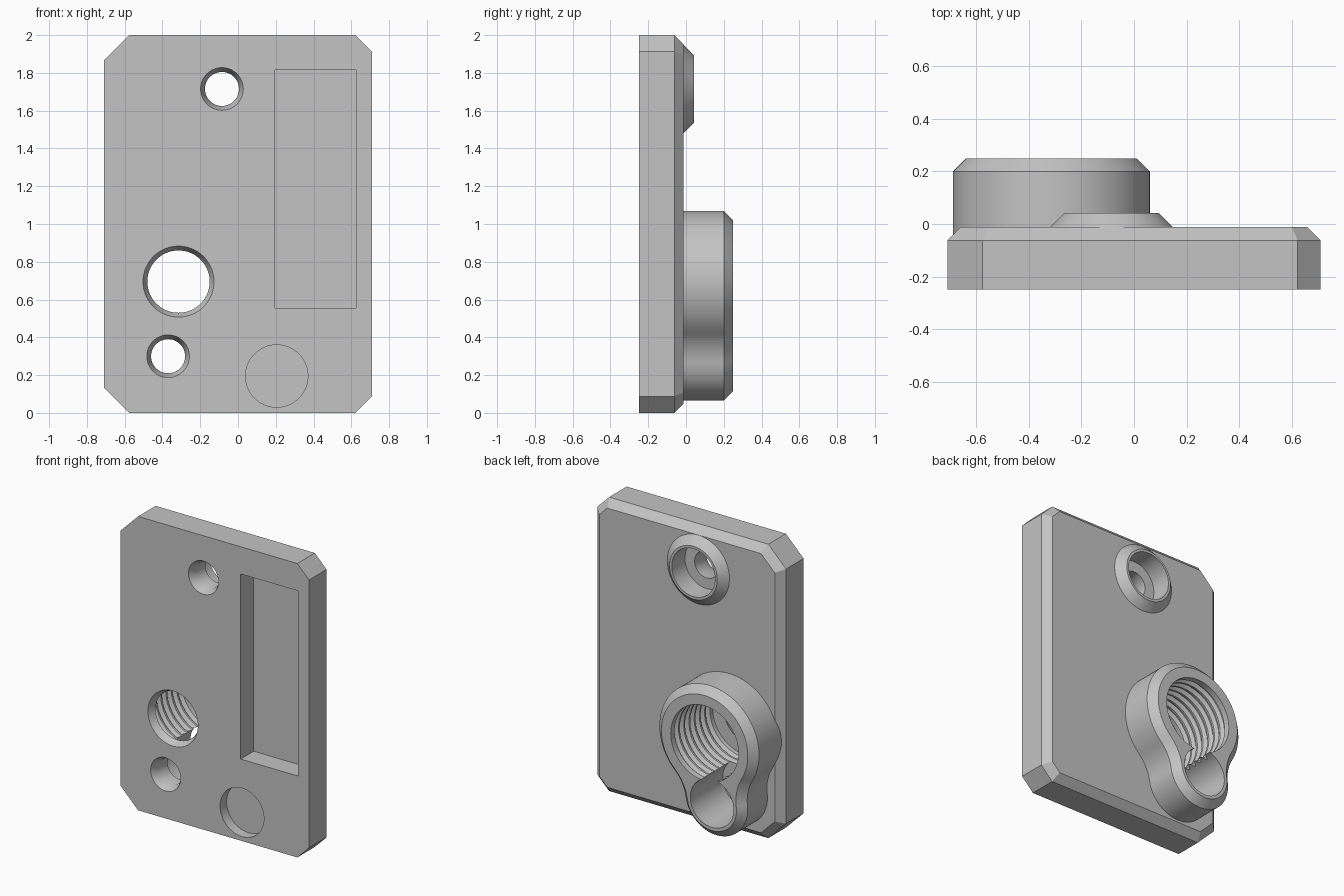
import bpy, bmesh, math
from mathutils import Vector

cube = bpy.data.objects.get("Cube")
if cube:
    bpy.data.objects.remove(cube, do_unlink=True)

grey = bpy.data.materials.new("plain_grey")
grey.use_nodes = True
grey.diffuse_color = (0.55, 0.55, 0.55, 1)
grey.node_tree.nodes["Principled BSDF"].inputs["Base Color"].default_value = grey.diffuse_color

FRONT, BACK = -0.25, -0.012
LENS, LOW, TOP = Vector((-0.315, 0.695)), Vector((-0.37, 0.3)), Vector((-0.085, 1.715))


def loft(name, sections):
    """Closed solid through (y, outline) sections, each outline a list of (x, z)."""
    bm = bmesh.new()
    rings = [[bm.verts.new((p[0], y, p[1])) for p in outline] for y, outline in sections]
    for a, b in zip(rings, rings[1:]):
        for i in range(len(a)):
            j = (i + 1) % len(a)
            bm.faces.new((a[i], a[j], b[j], b[i]))
    bm.faces.new(rings[0])
    bm.faces.new(rings[-1])
    bmesh.ops.recalc_face_normals(bm, faces=bm.faces)
    mesh = bpy.data.meshes.new(name)
    bm.to_mesh(mesh)
    bm.free()
    mesh.materials.append(grey)
    obj = bpy.data.objects.new(name, mesh)
    bpy.context.collection.objects.link(obj)
    return obj


def arc(c, r, a0, a1, n):
    return [(c.x + r * math.cos(a), c.y + r * math.sin(a))
            for a in (a0 + (a1 - a0) * i / n for i in range(n + 1))]


def lathe(name, c, profile):
    """Turned solid about a front-to-back axis, from (y, radius) pairs."""
    return loft(name, [(y, arc(c, r, 0, math.tau, 72)[:-1]) for y, r in profile])


def plate_outline(inset):
    """Rectangle with cut corners, larger cuts on the -x side."""
    w, lo, hi = 0.71 - inset, inset, 2 - inset
    k = inset * (2 - math.sqrt(2))
    b, s = 0.133 - k, 0.088 - k
    return [(-w + b, lo), (w - s, lo), (w, lo + s), (w, hi - s),
            (w - s, hi), (-w + b, hi), (-w, hi - b), (-w, lo + b)]


def boss_outline(inset):
    """Large and small circle blended by concave arcs."""
    R, r, f = 0.375 - inset, 0.235 - inset, 0.28 + inset
    axis = LOW - LENS
    d, base = axis.length, math.atan2(axis.y, axis.x)
    A, B = R + f, r + f
    t = math.acos((d * d + A * A - B * B) / (2 * d * A))
    u = math.acos((d * d + B * B - A * A) / (2 * d * B))

    def fillet_centre(s):
        return LENS + A * Vector((math.cos(base + s * t), math.sin(base + s * t)))

    pts = arc(LENS, R, base + t, base + math.tau - t, 56)
    g = base - t + math.pi
    pts += arc(fillet_centre(-1), f, g, g - (math.pi - t - u), 12)[1:]
    pts += arc(LOW, r, base - math.pi + u, base + math.pi - u, 32)[1:]
    g = base - u
    pts += arc(fillet_centre(1), f, g, g - (math.pi - t - u), 12)[1:-1]
    return pts


def combine(target, tool, operation):
    mod = target.modifiers.new(tool.name, "BOOLEAN")
    mod.operation, mod.solver, mod.object = operation, "EXACT", tool
    bpy.context.view_layer.update()
    graph = bpy.context.evaluated_depsgraph_get()
    mesh = bpy.data.meshes.new_from_object(target.evaluated_get(graph))
    target.modifiers.clear()
    target.data = mesh
    bpy.data.objects.remove(tool, do_unlink=True)


# Plate with bevelled back edge
body = loft("mounting_plate", [(FRONT, plate_outline(0)), (-0.062, plate_outline(0)),
                               (BACK, plate_outline(0.05))])

# Raised bosses on the back
combine(body, loft("lens_boss", [(-0.1, boss_outline(0)), (0.2, boss_outline(0)),
                                 (0.25, boss_outline(0.05))]), "UNION")
combine(body, lathe("screw_boss", TOP, [(-0.1, 0.234), (BACK, 0.234), (0.042, 0.18)]), "UNION")

# Threaded bore with a flared front opening
bore = [(-0.3, 0.211), (-0.2, 0.165), (-0.2, 0.255)]
for i in range(7):
    y = -0.17 + 0.056 * i
    bore += [(y, 0.255), (y + 0.016, 0.277), (y + 0.026, 0.277), (y + 0.042, 0.255)]
combine(body, lathe("threaded_bore", LENS, bore + [(0.3, 0.255)]), "DIFFERENCE")

# Counterbored screw holes
for name, centre in (("top_screw_hole", TOP), ("low_screw_hole", LOW)):
    combine(body, lathe(name, centre, [(-0.3, 0.136), (-0.2, 0.09), (-0.1, 0.09),
                                       (-0.1, 0.163), (0.3, 0.163)]), "DIFFERENCE")

# Shallow pockets in the front
slot = [(0.195, 0.555), (0.625, 0.555), (0.625, 1.815), (0.195, 1.815)]
combine(body, loft("slot_pocket", [(-0.3, slot), (-0.11, slot)]), "DIFFERENCE")
combine(body, lathe("round_pocket", Vector((0.205, 0.195)), [(-0.3, 0.165), (-0.18, 0.165)]),
        "DIFFERENCE")

for obj in bpy.context.selected_objects:
    obj.select_set(False)
body.select_set(True)
bpy.context.view_layer.objects.active = body
bpy.ops.object.shade_smooth_by_angle(angle=math.radians(30))
